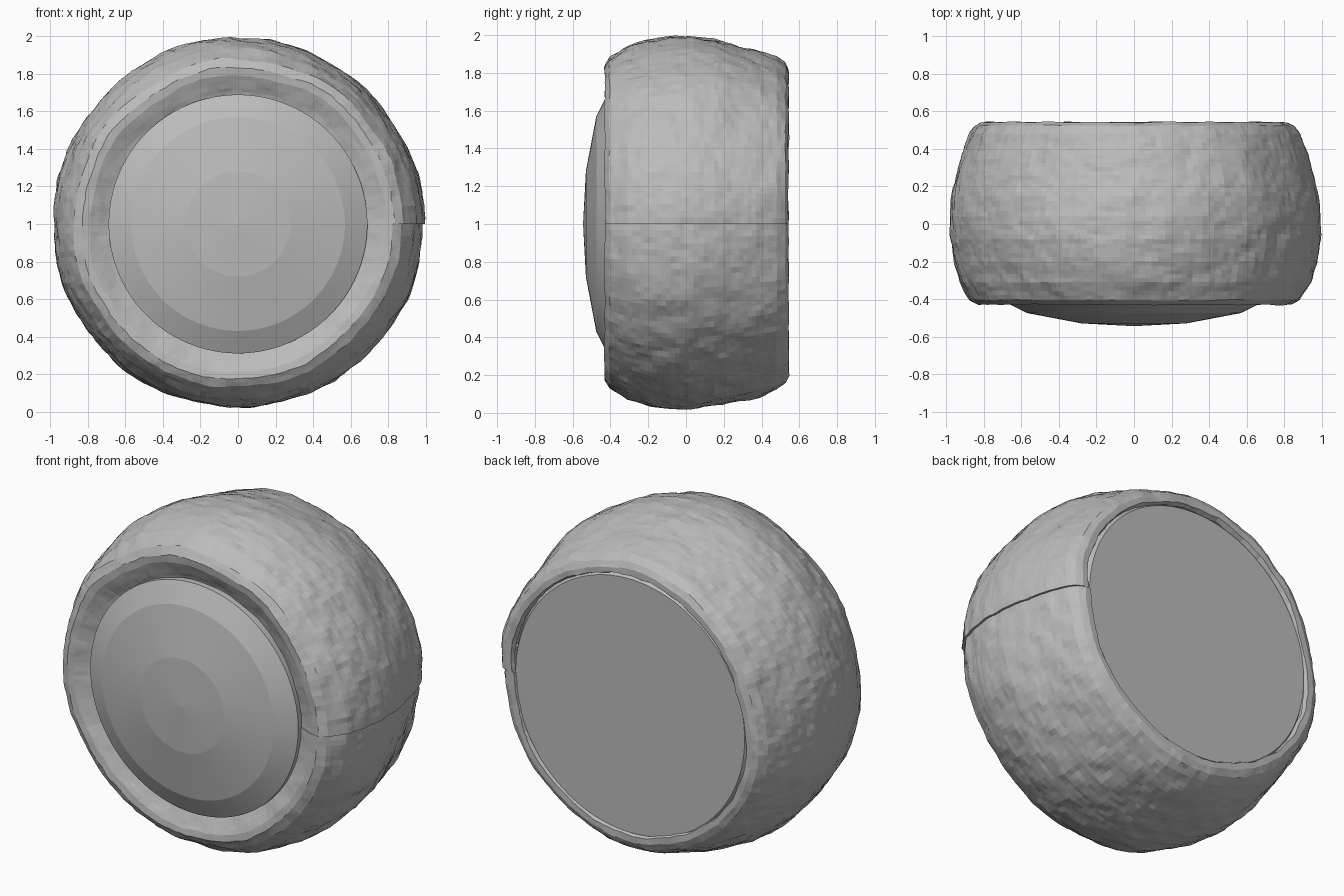
import bpy, bmesh, math
from mathutils import Vector, noise

cube = bpy.data.objects.get("Cube")
if cube:
    bpy.data.objects.remove(cube, do_unlink=True)

grey = bpy.data.materials.new("stone grey")
grey.use_nodes = True
grey.diffuse_color = (0.5, 0.5, 0.5, 1)
grey.node_tree.nodes["Principled BSDF"].inputs["Base Color"].default_value = (0.5, 0.5, 0.5, 1)

SEGMENTS = 180


def resample(points, step):
    """Split a (radius, y) profile into short, even pieces."""
    out = [points[0]]
    for a, b in zip(points, points[1:]):
        count = max(1, round(math.dist(a, b) / step))
        out += [tuple(p + (q - p) * i / count for p, q in zip(a, b)) for i in range(1, count + 1)]
    return out


def lathe(name, profile, rough=0.0, seam=0.0):
    """Turn a profile round the y axis, with optional worn lumps and a seam step."""
    bm = bmesh.new()
    columns = []
    for s in range(SEGMENTS):
        turn = s / (SEGMENTS - 1) if seam else s / SEGMENTS
        angle = turn * math.tau
        column = []
        for r, y in profile:
            out = Vector((math.cos(angle), 0, math.sin(angle)))
            p = out * r + Vector((0, y, 0))
            lump = noise.noise(p * 2.5) + 0.45 * noise.noise(p * 9) + 0.3 * noise.noise(p * 24)
            p += out * (rough * lump + seam * (0.5 - turn))
            p.y += rough * 0.3 * noise.noise(p * 8 + Vector((5, 3, 1)))
            column.append(bm.verts.new(p + Vector((0, 0, 1))))
        columns.append(column)
    for a, b in zip(columns, columns[1:] + columns[:1]):
        for i in range(len(profile) - 1):
            bm.faces.new((a[i], a[i + 1], b[i + 1], b[i]))
    bmesh.ops.remove_doubles(bm, verts=bm.verts, dist=0.00005)
    bmesh.ops.recalc_face_normals(bm, faces=bm.faces)
    mesh = bpy.data.meshes.new(name)
    bm.to_mesh(mesh)
    bm.free()
    mesh.materials.append(grey)
    obj = bpy.data.objects.new(name, mesh)
    bpy.context.collection.objects.link(obj)
    return obj


# Rough outer band, from the front groove round to the back lip
band = [(0.66, -0.37), (0.70, -0.385), (0.79, -0.425), (0.83, -0.43), (0.875, -0.405),
        (0.93, -0.31), (0.965, -0.2), (0.985, -0.08), (0.985, 0.04), (0.97, 0.15),
        (0.945, 0.26), (0.915, 0.37), (0.875, 0.48), (0.845, 0.525), (0.81, 0.543),
        (0.775, 0.543), (0.765, 0.515)]
lathe("outer_band", resample(band, 0.025), rough=0.02, seam=0.014)

# Stepped shallow dome on the front
lathe("front_dome", [(0, -0.545), (0.28, -0.53), (0.57, -0.475), (0.69, -0.415), (0.69, -0.36)])

# Slightly sunken plain disc on the back
lathe("back_disc", [(0, 0.53), (0.76, 0.53), (0.78, 0.5)])
